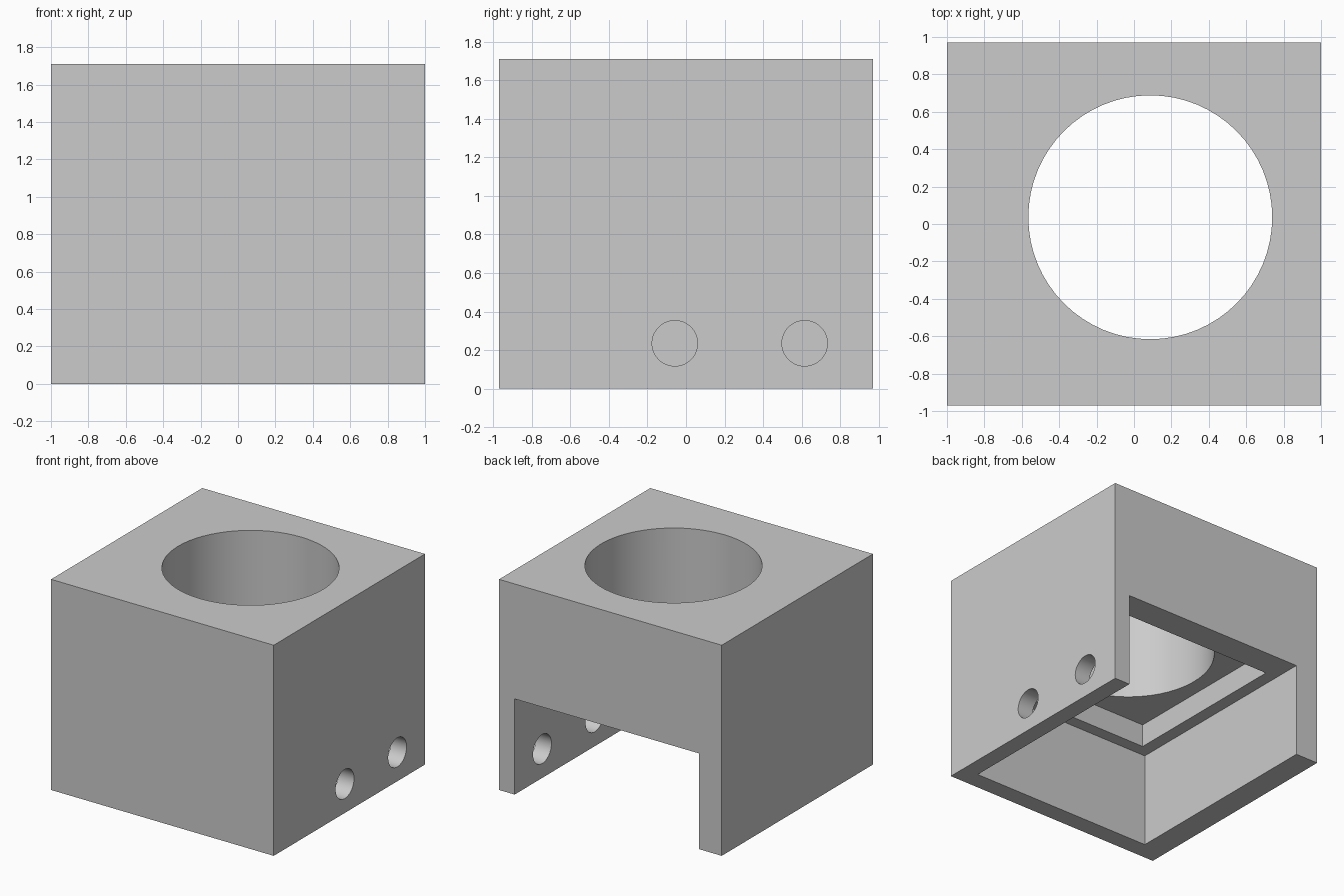
import bpy
import math

old = bpy.data.objects.get("Cube")
if old:
    bpy.data.objects.remove(old, do_unlink=True)

grey = bpy.data.materials.new("light_grey")
grey.use_nodes = True
colour = (0.6, 0.6, 0.6, 1)
grey.diffuse_color = colour
grey.node_tree.nodes["Principled BSDF"].inputs["Base Color"].default_value = colour


def box(name, low, high):
    """Box between two opposite corners."""
    bpy.ops.mesh.primitive_cube_add(size=1)
    ob = bpy.context.object
    ob.name = name
    ob.location = [(a + b) / 2 for a, b in zip(low, high)]
    ob.scale = [b - a for a, b in zip(low, high)]
    bpy.ops.object.transform_apply(location=True, rotation=False, scale=True)
    ob.data.materials.append(grey)
    return ob


def cylinder(name, radius, depth, centre, turn=0):
    """Cylinder along z, or along x when turned about y."""
    bpy.ops.mesh.primitive_cylinder_add(vertices=64, radius=radius, depth=depth,
                                        location=centre, rotation=(0, turn, 0))
    ob = bpy.context.object
    ob.name = name
    ob.data.materials.append(grey)
    return ob


# Solid outer block
block = box("housing_block", (-1, -0.97, 0), (1, 0.97, 1.71))

# Lower bay open to the back and below, stepped recess above it, and the bore
cutters = [
    box("bay_cutter", (-0.795, -0.82, -0.2), (0.86, 1.2, 0.777)),
    box("recess_cutter", (-0.69, -0.72, 0.6), (0.765, 0.735, 0.965)),
    cylinder("bore_cutter", 0.652, 1.1, (0.087, 0.036, 1.4)),
]

# Two round holes through one side wall
for y in (-0.058, 0.616):
    cutters.append(cylinder("side_hole_cutter", 0.118, 0.5, (0.95, y, 0.235),
                            math.pi / 2))

# Cut each opening and discard its cutter
for cutter in cutters:
    cutter.hide_render = True
    bpy.context.view_layer.objects.active = block
    cut = block.modifiers.new("cut", 'BOOLEAN')
    cut.operation = 'DIFFERENCE'
    cut.solver = 'EXACT'
    cut.object = cutter
    bpy.ops.object.modifier_apply(modifier=cut.name)
    bpy.data.objects.remove(cutter, do_unlink=True)

# Smooth the round walls and keep the edges sharp
bpy.ops.object.select_all(action='DESELECT')
block.select_set(True)
bpy.context.view_layer.objects.active = block
bpy.ops.object.shade_smooth_by_angle(angle=math.radians(30))
